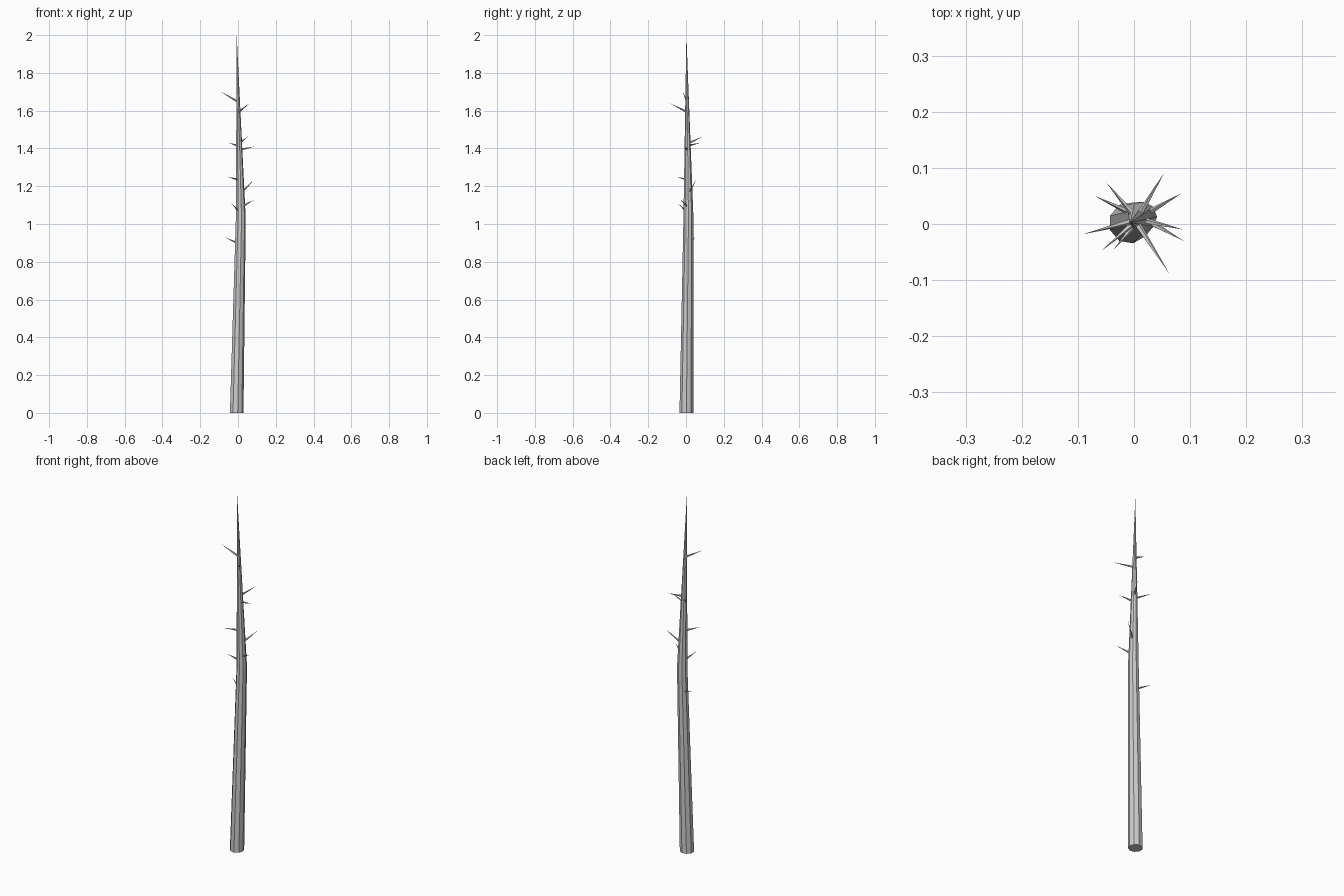
import bpy, bmesh, math
from mathutils import Vector

if "Cube" in bpy.data.objects:
    bpy.data.objects.remove(bpy.data.objects["Cube"])

SIDES = 9
# trunk rings: centre and radius, ending in a point
RINGS = [((-0.008, 0.002, 0.0), 0.037), ((0.014, 0.013, 1.03), 0.027), ((-0.007, 0.002, 2.0), 0.0)]


def make_spike(name, rings, sides):
    """Closed tapering tube whose last ring is a single point."""
    bm = bmesh.new()
    axis = Vector(rings[-1][0]) - Vector(rings[0][0])
    rot = axis.to_track_quat('Z', 'Y')
    if axis.z > 1.5:
        rot.identity()
    loops = []
    for c, r in rings[:-1]:
        loops.append([bm.verts.new(Vector(c) + rot @ Vector((
            r * math.cos(2 * math.pi * i / sides), r * math.sin(2 * math.pi * i / sides), 0)))
            for i in range(sides)])
    tip = bm.verts.new(rings[-1][0])
    for a, b in zip(loops, loops[1:]):
        for i in range(sides):
            j = (i + 1) % sides
            bm.faces.new((a[i], a[j], b[j], b[i]))
    for i in range(sides):
        bm.faces.new((loops[-1][i], loops[-1][(i + 1) % sides], tip))
    bm.faces.new(loops[0][::-1])
    mesh = bpy.data.meshes.new(name)
    bm.to_mesh(mesh)
    bm.free()
    obj = bpy.data.objects.new(name, mesh)
    bpy.context.collection.objects.link(obj)


def trunk_at(z):
    """Centre and radius of the trunk at height z."""
    k = 0 if z < RINGS[1][0][2] else 1
    (c0, r0), (c1, r1) = RINGS[k], RINGS[k + 1]
    t = (z - c0[2]) / (c1[2] - c0[2])
    return Vector(c0).lerp(Vector(c1), t), r0 + (r1 - r0) * t


# tapering, slightly bent trunk
make_spike("trunk", RINGS, SIDES)

# broken twigs: tip position and height where each leaves the trunk
TWIGS = [
    ((-0.09, -0.018, 1.70), 1.65), ((0.062, -0.087, 1.64), 1.595),
    ((0.053, 0.09, 1.463), 1.43), ((-0.05, 0.075, 1.43), 1.415),
    ((0.088, -0.01, 1.41), 1.395), ((-0.057, -0.047, 1.25), 1.235),
    ((0.085, 0.055, 1.235), 1.17), ((0.088, -0.03, 1.13), 1.095),
    ((-0.036, -0.045, 1.11), 1.07), ((-0.07, 0.05, 0.93), 0.90),
]
for n, (tip, z) in enumerate(TWIGS):
    centre, r = trunk_at(z)
    out = Vector((tip[0] - centre.x, tip[1] - centre.y, 0)).normalized()
    make_spike(f"twig_{n + 1}", [(centre + out * r * 0.6, 0.006), (tip, 0)], 5)
